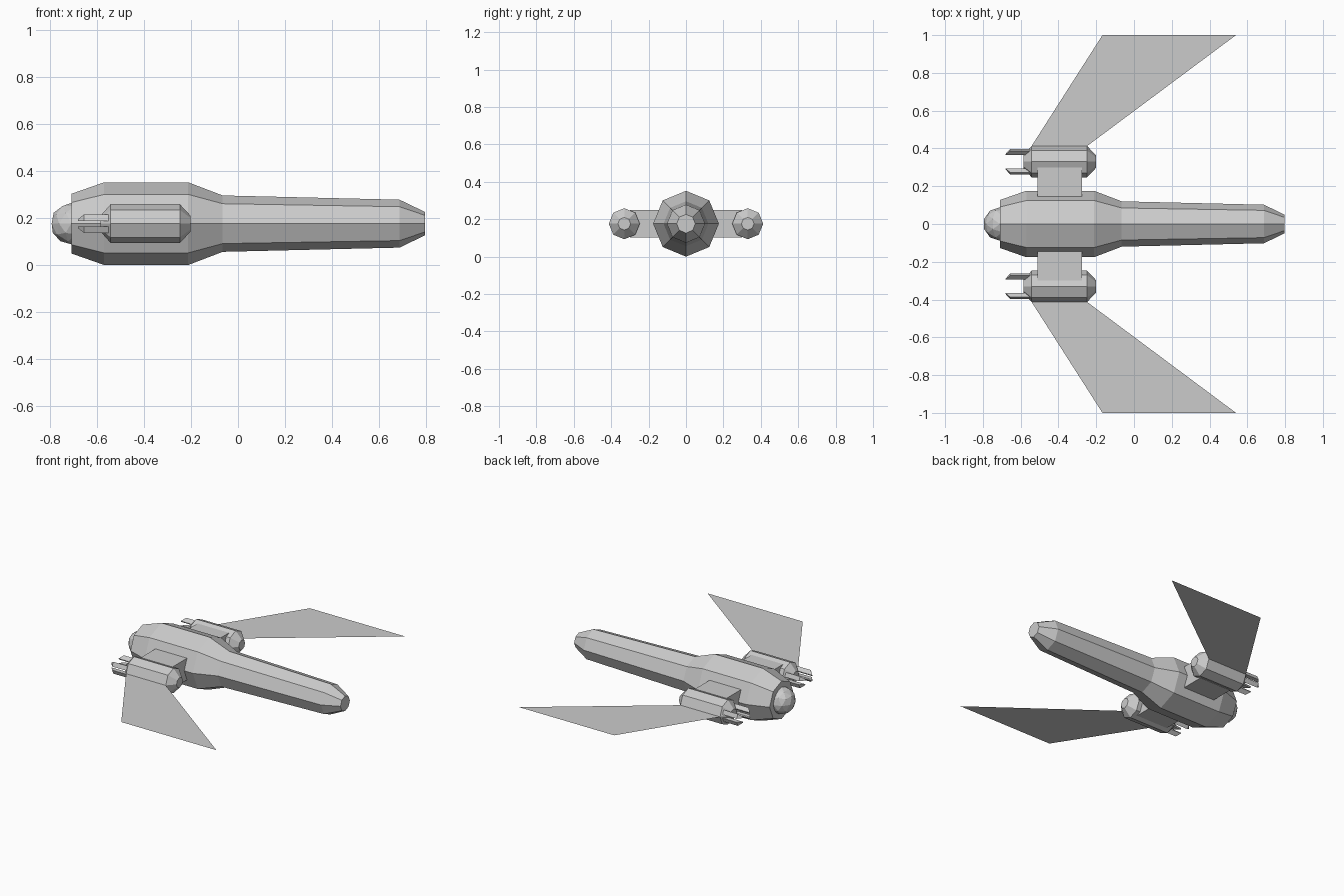
import bpy, bmesh, math

if "Cube" in bpy.data.objects:
    bpy.data.objects.remove(bpy.data.objects["Cube"])

Z = 0.176  # height of the centre line


def finish(bm, name, mirror=False, recalc=True):
    if recalc:
        bmesh.ops.recalc_face_normals(bm, faces=bm.faces)
    mesh = bpy.data.meshes.new(name)
    bm.to_mesh(mesh)
    bm.free()
    ob = bpy.data.objects.new(name, mesh)
    bpy.context.collection.objects.link(ob)
    if mirror:
        mod = ob.modifiers.new("mirror", 'MIRROR')
        mod.use_axis = (False, True, False)
        mod.use_mirror_merge = False
    return ob


def octagon_body(profile, y=0.0):
    """Loft octagons along x from (x, radius) pairs, capped at both ends."""
    bm = bmesh.new()
    rings = [[bm.verts.new((x, y + r * math.cos(i * math.pi / 4),
                            Z + r * math.sin(i * math.pi / 4)))
              for i in range(8)] for x, r in profile]
    bands = []
    for a, b in zip(rings, rings[1:]):
        bands.append([bm.faces.new((a[i], a[(i + 1) % 8], b[(i + 1) % 8], b[i]))
                      for i in range(8)])
    bm.faces.new(rings[0])
    bm.faces.new(rings[-1])
    bmesh.ops.recalc_face_normals(bm, faces=bm.faces)
    return bm, bands


# Main hull
bm, _ = octagon_body([(-0.71, 0.127), (-0.57, 0.176), (-0.212, 0.176),
                      (-0.065, 0.12), (0.688, 0.102), (0.796, 0.05)])
finish(bm, "fuselage")

# Faceted ball at the tail
bm = bmesh.new()
bmesh.ops.create_icosphere(bm, subdivisions=2, radius=0.088)
bmesh.ops.translate(bm, verts=bm.verts, vec=(-0.71, 0, Z))
finish(bm, "tail_dome")

# Engine pods, with four prongs pulled back from the rear taper
bm, bands = octagon_body([(-0.585, 0.034), (-0.542, 0.083),
                          (-0.248, 0.083), (-0.202, 0.034)], y=0.33)
prongs = [bands[0][i] for i in (0, 3, 4, 7)]
for f in prongs:
    bmesh.ops.inset_region(bm, faces=[f], thickness=0.0125, use_even_offset=True)
for f in prongs:
    ext = bmesh.ops.extrude_discrete_faces(bm, faces=[f])
    bmesh.ops.translate(bm, verts=ext["faces"][0].verts, vec=(-0.105, 0, 0))
finish(bm, "engine_pods", mirror=True)

# Pylons joining pods to hull
bm = bmesh.new()
bmesh.ops.create_cube(bm, size=1)
bmesh.ops.scale(bm, verts=bm.verts, vec=(0.235, 0.22, 0.146))
bmesh.ops.translate(bm, verts=bm.verts, vec=(-0.394, 0.19, Z))
finish(bm, "pylons", mirror=True)

# Thin forward-swept wings
bm = bmesh.new()
bm.faces.new([bm.verts.new((x, y, Z)) for x, y in
              [(-0.542, 0.413), (-0.248, 0.413), (0.54, 1.0), (-0.167, 1.0)]])
finish(bm, "wings", mirror=True, recalc=False)
